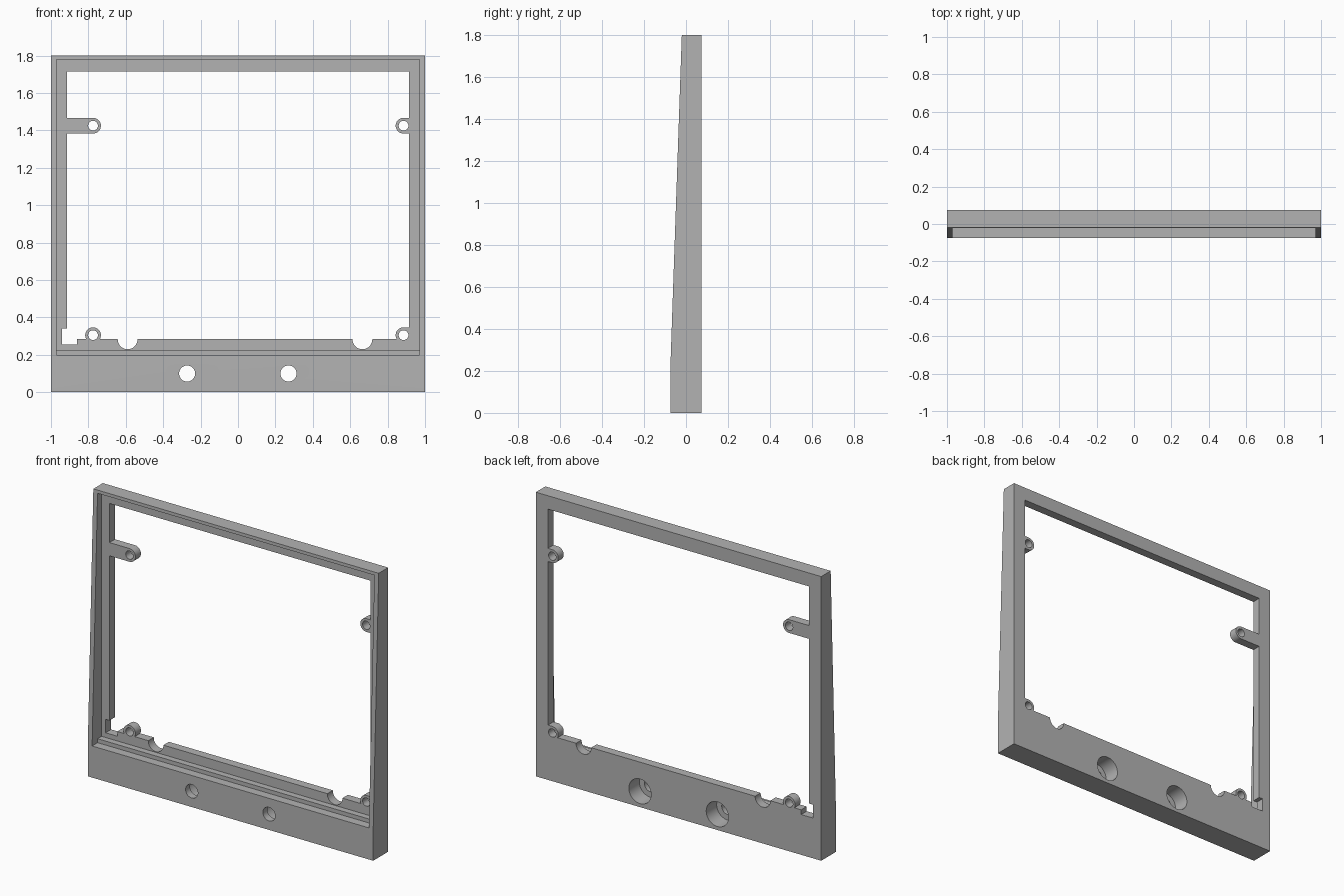
import bpy, bmesh, math
from mathutils import Vector

cube = bpy.data.objects.get("Cube")
if cube:
    bpy.data.objects.remove(cube, do_unlink=True)

grey = bpy.data.materials.new("plain grey")
grey.use_nodes = True
colour = (0.45, 0.45, 0.45, 1)
grey.diffuse_color = colour
grey.node_tree.nodes["Principled BSDF"].inputs["Base Color"].default_value = colour


def prism(name, points, start, end, axis):
    """Extrude a closed outline along x (outline in y, z) or y (outline in x, z)."""
    def place(a, b, t):
        return Vector((t, a, b)) if axis == "x" else Vector((a, t, b))
    bm = bmesh.new()
    face = bm.faces.new([bm.verts.new(place(a, b, start)) for a, b in points])
    grown = bmesh.ops.extrude_face_region(bm, geom=[face])
    moved = [g for g in grown["geom"] if isinstance(g, bmesh.types.BMVert)]
    bmesh.ops.translate(bm, verts=moved, vec=place(0, 0, end - start))
    bmesh.ops.recalc_face_normals(bm, faces=bm.faces)
    mesh = bpy.data.meshes.new(name)
    bm.to_mesh(mesh)
    bm.free()
    mesh.materials.append(grey)
    obj = bpy.data.objects.new(name, mesh)
    bpy.context.collection.objects.link(obj)
    return obj


def rect(x0, x1, z0, z1):
    return [(x0, z0), (x1, z0), (x1, z1), (x0, z1)]


def arc(x, z, r, first=0, sweep=360, n=48):
    steps = n if sweep == 360 else n + 1
    return [(x + r * math.cos(math.radians(first + sweep * i / n)),
             z + r * math.sin(math.radians(first + sweep * i / n))) for i in range(steps)]


def cut(target, cutter):
    mod = target.modifiers.new("cut", "BOOLEAN")
    mod.operation = "DIFFERENCE"
    mod.solver = "EXACT"
    mod.object = cutter
    bpy.context.view_layer.objects.active = target
    bpy.ops.object.modifier_apply(modifier=mod.name)
    bpy.data.objects.remove(cutter, do_unlink=True)


# Tapered bezel body
frame = prism("bezel_frame", [(-0.075, 0), (0.075, 0), (0.075, 1.8), (-0.02, 1.8), (-0.075, 0.2)],
              -1, 1, "x")

# Stepped front recess
cut(frame, prism("recess", [(-0.2, 0.2), (-0.02, 0.2), (-0.02, 0.225), (0.02, 0.225),
                            (0.02, 1.78), (-0.2, 1.78)], -0.97, 0.97, "x"))

# Window opening, leaving the screw tabs standing
opening = prism("opening", rect(-0.915, 0.915, 0.285, 1.715), -0.2, 0.2, "y")
tab = 0.042
posts = [(x, z) for x in (-0.775, 0.885) for z in (0.305, 1.425)]
for x, z in posts:
    if x > 0:
        outline = arc(x, z, tab, 90, 180) + [(0.96, z - tab), (0.96, z + tab)]
    elif z > 1:
        outline = arc(x, z, tab, -90, 180) + [(-0.96, z + tab), (-0.96, z - tab)]
    else:
        outline = arc(x, z, tab)
    cut(opening, prism("tab", outline, -0.3, 0.3, "y"))
cut(frame, opening)

# Corner notch and the two round cable notches
cut(frame, prism("corner_notch", rect(-0.942, -0.86, 0.255, 0.34), -0.3, 0.3, "y"))
for x in (-0.59, 0.665):
    cut(frame, prism("cable_notch", arc(x, 0.283, 0.053), -0.3, 0.3, "y"))

# Screw holes
for x, z in posts:
    cut(frame, prism("screw_hole", arc(x, z, 0.026), -0.3, 0.3, "y"))

# Counterbored holes in the lower panel
for x in (-0.272, 0.27):
    cut(frame, prism("panel_hole", arc(x, 0.1, 0.043), -0.3, 0.3, "y"))
    cut(frame, prism("counterbore", arc(x, 0.1, 0.078), -0.03, 0.3, "y"))

bpy.ops.object.select_all(action="DESELECT")
frame.select_set(True)
bpy.context.view_layer.objects.active = frame
bpy.ops.object.shade_smooth_by_angle(angle=math.radians(30))
